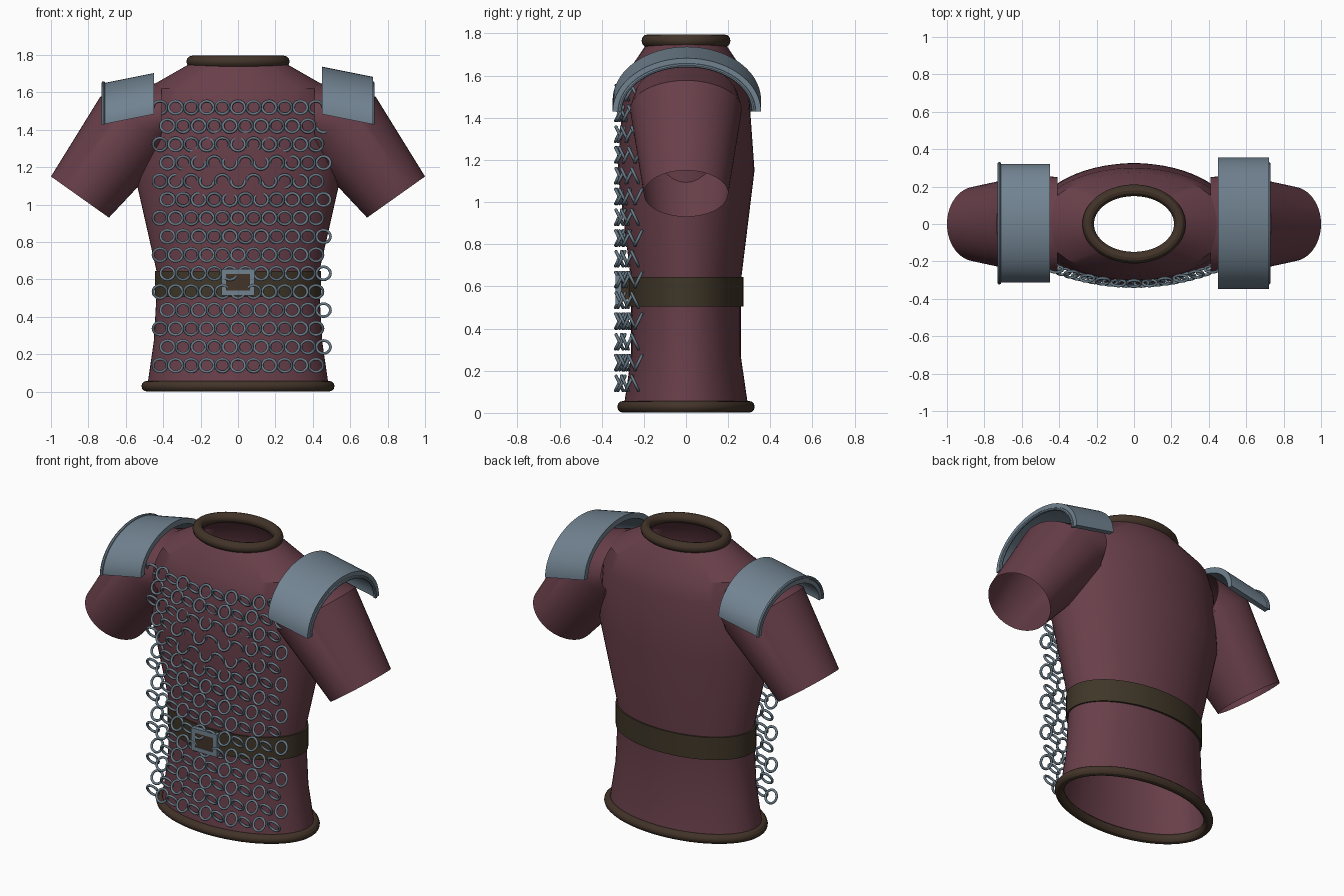
import bpy, bmesh, math
from mathutils import Vector, Matrix

if "Cube" in bpy.data.objects:
    bpy.data.objects.remove(bpy.data.objects["Cube"])


def material(name, rgb):
    m = bpy.data.materials.new(name)
    m.diffuse_color = (*rgb, 1)
    m.use_nodes = True
    m.node_tree.nodes["Principled BSDF"].inputs["Base Color"].default_value = m.diffuse_color
    return m


CLOTH = material("wine_cloth", (0.140, 0.050, 0.068))
STEEL = material("blue_steel", (0.165, 0.225, 0.280))
MAIL = material("mail_steel", (0.135, 0.190, 0.235))
TRIM = material("brown_leather_trim", (0.055, 0.034, 0.022))
BELT = material("dark_belt_leather", (0.050, 0.037, 0.021))


def finish(bm, name, mat, angle=30, normals=True):
    if normals:
        bmesh.ops.recalc_face_normals(bm, faces=bm.faces[:])
    me = bpy.data.meshes.new(name)
    bm.to_mesh(me)
    bm.free()
    ob = bpy.data.objects.new(name, me)
    bpy.context.collection.objects.link(ob)
    me.materials.append(mat)
    bpy.context.view_layer.objects.active = ob
    ob.select_set(True)
    bpy.ops.object.shade_smooth_by_angle(angle=math.radians(angle))
    ob.select_set(False)
    return ob


def loft(bm, rings, loop=False):
    """Skin closed rings of points; loop joins the last ring to the first."""
    vs = [[bm.verts.new(p) for p in r] for r in rings]
    n = len(vs[0])
    for a, b in zip(vs, vs[1:] + ([vs[0]] if loop else [])):
        for i in range(n):
            j = (i + 1) % n
            bm.faces.new((a[i], a[j], b[j], b[i]))
    return vs


def ellipse(c, u, v, n=48):
    c, u, v = Vector(c), Vector(u), Vector(v)
    return [c + u * math.cos(t) + v * math.sin(t)
            for t in (2 * math.pi * i / n for i in range(n))]


def torus(bm, rx, ry, r, mat=None, n=48, m=10):
    """Elliptical ring lying in the local xy plane."""
    rings = []
    for i in range(n):
        t = 2 * math.pi * i / n
        d = Vector((math.cos(t), math.sin(t), 0))
        c = Vector((rx * d.x, ry * d.y, 0))
        rings.append([(mat or Matrix()) @ p for p in ellipse(c, d * r, (0, 0, r), m)])
    loft(bm, rings, True)


# Torso shell, open at hem and neck
PROFILE = [(0.03, .485, .295), (0.27, .45, .26), (0.62, .43, .26), (1.15, .55, .325),
           (1.50, .53, .30), (1.62, .49, .275), (1.76, .245, .18)]
bm = bmesh.new()
loft(bm, [ellipse((0, 0, z), (rx, 0, 0), (0, ry, 0), 64) for z, rx, ry in PROFILE])
finish(bm, "tunic_body", CLOTH)

# Collar and hem rolls
for name, z, rx, ry, r in (("collar_roll", 1.765, .245, .18, .031),
                           ("hem_roll", .029, .488, .298, .028)):
    bm = bmesh.new()
    torus(bm, rx, ry, r, Matrix.Translation((0, 0, z)), 56, 12)
    finish(bm, name, TRIM)

# Belt band with real thickness
bm = bmesh.new()
loft(bm, [ellipse((0, 0, z), (.445 - t, 0, 0), (0, .272 - t, 0), 64)
          for z, t in ((.505, 0), (.645, 0), (.645, .02), (.505, .02))], True)
finish(bm, "belt", BELT)

for side, s in (("right", 1), ("left", -1)):
    # Flared sleeve, open at the cuff
    bm = bmesh.new()
    loft(bm, [ellipse((s * .41, 0, 1.48), (0, 0, .175), (0, .25, 0)),
              ellipse((s * .54, 0, 1.438), (s * .196, 0, .139), (0, .265, 0)),
              ellipse((s * .845, 0, 1.04), (s * .155, 0, .11), (0, .20, 0))])
    finish(bm, side + "_sleeve", CLOTH)

    # Curved shoulder plate; the two sides differ in which way the thickness grows
    ry0, h0 = .318, .220
    lo, hi = (0, .034) if s > 0 else (-.034, 0)

    def arc_point(x, t, off):
        base = 1.483 - (x - .45) * .2
        return Vector((s * x, (ry0 + off) * math.cos(t) + .004,
                       base + (h0 + off) * math.sin(t)))

    N = 40
    angles = [math.pi * i / N for i in range(N + 1)]
    bm = bmesh.new()
    vs = loft(bm, [[arc_point(x, t, o) for x, o in
                    ((.45, lo), (.45, hi), (.722, hi), (.722, lo))] for t in angles])
    bm.faces.new(vs[0])
    bm.faces.new(vs[-1])
    finish(bm, side + "_shoulder_plate", STEEL)

    # Bead along the outer edge of the plate
    bm = bmesh.new()
    vs = loft(bm, [ellipse(arc_point(.72, t, 0), (.01, 0, 0),
                           (0, .01 * math.cos(t), .01 * math.sin(t)), 8) for t in angles])
    bm.faces.new(vs[0])
    bm.faces.new(vs[-1])
    finish(bm, side + "_plate_bead", STEEL)

# Mail curtain: staggered rows of alternately tilted links along a curved front
bm = bmesh.new()
for row in range(15):
    for col in range(11):
        x = -.417 + .0834 * col + (.04 if row % 2 else 0)
        tilt = .45 if (row + col) % 2 else -.45
        place = (Matrix.Translation((x, -.318 + .44 * x * x, .14 + .0985 * row))
                 @ Matrix.Rotation(math.pi / 2 - tilt, 4, 'X'))
        torus(bm, .037, .0385, .0075, place, 20, 8)
finish(bm, "mail_links", MAIL, 60)


# Buckle: steel frame around a leather-coloured plate
def box(bm, x0, x1, y0, y1, z0, z1):
    m = Matrix.LocRotScale(Vector(((x0 + x1) / 2, (y0 + y1) / 2, (z0 + z1) / 2)), None,
                           Vector((x1 - x0, y1 - y0, z1 - z0)))
    bmesh.ops.create_cube(bm, size=1, matrix=m)


bm = bmesh.new()
for s in (-1, 1):
    box(bm, s * .076 - .013, s * .076 + .013, -.335, -.305, .515, .655)
    zc = .585 + s * .057
    box(bm, -.064, .064, -.335, -.305, zc - .013, zc + .013)
finish(bm, "buckle_frame", STEEL)

bm = bmesh.new()
box(bm, -.066, .066, -.331, -.27, .538, .632)
finish(bm, "buckle_plate", TRIM)
